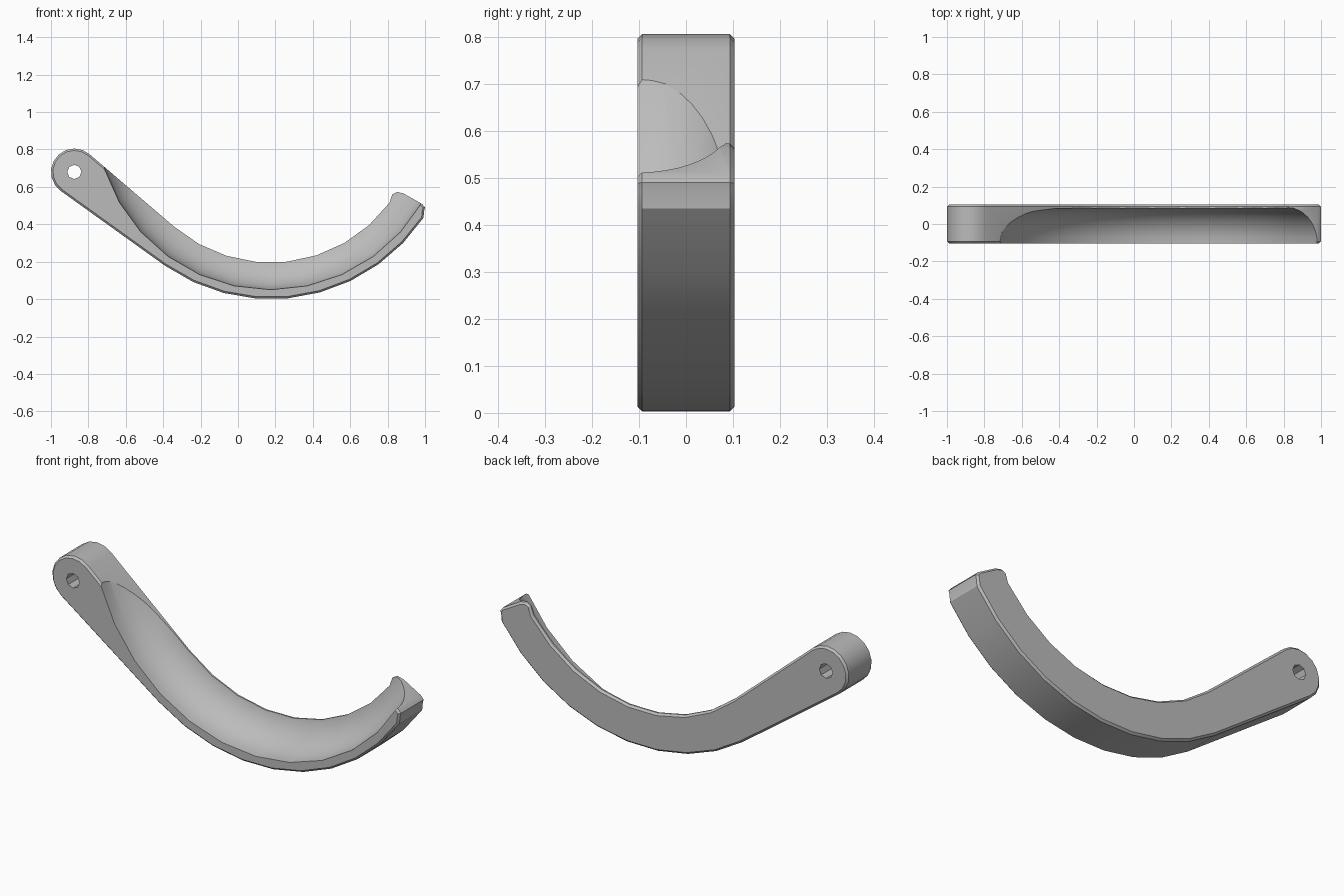
import bpy, bmesh
from math import sin, cos, pi, radians

if "Cube" in bpy.data.objects:
    bpy.data.objects.remove(bpy.data.objects["Cube"])

HALF = 0.103             # half thickness of the lever
BOW = (0.175, 0.985)     # centre of the curved part (x, z)
HEAD = (-0.875, 0.68)    # centre of the pivot end (x, z)

grey = bpy.data.materials.new("light grey")
grey.use_nodes = True
colour = (0.5, 0.5, 0.5, 1)
grey.diffuse_color = colour
grey.node_tree.nodes["Principled BSDF"].inputs["Base Color"].default_value = colour


def arc(centre, radius, start, end, steps):
    angles = [radians(start + (end - start) * i / steps) for i in range(steps + 1)]
    return [(centre[0] + radius * cos(a), centre[1] + radius * sin(a)) for a in angles]


def cut(target, cutter):
    cutter.hide_render = True
    mod = target.modifiers.new("cut", "BOOLEAN")
    mod.operation = "DIFFERENCE"
    mod.solver = "EXACT"
    mod.object = cutter
    bpy.context.view_layer.objects.active = target
    bpy.ops.object.modifier_apply(modifier=mod.name)
    bpy.data.objects.remove(cutter)


# Side outline: round pivot end, outer bow, blunt tip, inner bow
tip = [(0.995, 0.47), (1.0, 0.49), (0.985, 0.508), (0.885, 0.565), (0.85, 0.573), (0.825, 0.56)]
outline = (arc(HEAD, 0.125, 49, 235, 9)
           + arc(BOW, 0.985, 235, 326, 9)
           + tip
           + arc(BOW, 0.79, 323.5, 229, 8))

# Lever body, extruded with chamfered front and back rims
bm = bmesh.new()
face = bm.faces.new([bm.verts.new((x, -HALF, z)) for x, z in outline])
extruded = bmesh.ops.extrude_face_region(bm, geom=[face])["geom"]
bmesh.ops.translate(bm, vec=(0, 2 * HALF, 0),
                    verts=[v for v in extruded if isinstance(v, bmesh.types.BMVert)])
bmesh.ops.recalc_face_normals(bm, faces=bm.faces)
rims = [e for e in bm.edges if abs(e.verts[0].co.y - e.verts[1].co.y) < 0.001]
bmesh.ops.bevel(bm, geom=rims, offset=0.01, segments=1, affect="EDGES")
mesh = bpy.data.meshes.new("lever_body")
bm.to_mesh(mesh)
bm.free()
mesh.materials.append(grey)
lever = bpy.data.objects.new("lever_body", mesh)
bpy.context.collection.objects.link(lever)

# Finger groove, hollowed from the front and inner side
bpy.ops.mesh.primitive_torus_add(major_radius=0.74, minor_radius=0.195,
                                 major_segments=30, minor_segments=40,
                                 location=(BOW[0], -HALF, BOW[1]),
                                 rotation=(pi / 2, pi / 2, 0))
cut(lever, bpy.context.object)

# Pivot hole
bpy.ops.mesh.primitive_cylinder_add(vertices=8, radius=0.038, depth=1,
                                    location=(HEAD[0], 0, HEAD[1]),
                                    rotation=(pi / 2, 0, 0))
cut(lever, bpy.context.object)

# Smooth curved sides, crisp rims
bpy.ops.object.select_all(action="DESELECT")
lever.select_set(True)
bpy.context.view_layer.objects.active = lever
bpy.ops.object.shade_smooth_by_angle(angle=radians(30))
